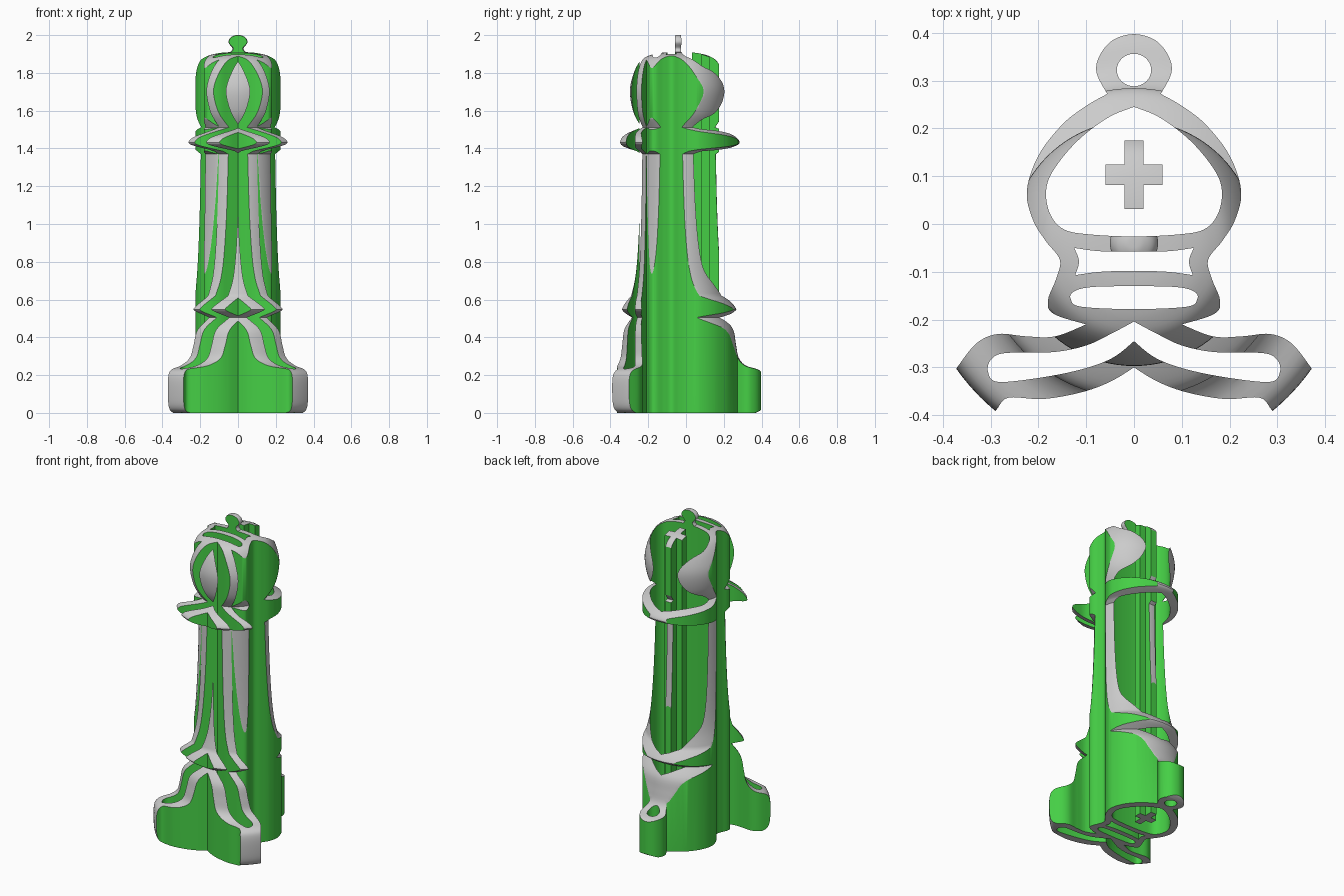
import bpy, bmesh, math
from mathutils import Vector

if "Cube" in bpy.data.objects:
    bpy.data.objects.remove(bpy.data.objects["Cube"])

AXIS_Y = -0.04   # the turned shape's axis sits slightly in front of centre


def smooth(pts, closed, steps=6):
    """Catmull-Rom through points; a third value of 1 marks a sharp corner."""
    n, out = len(pts), []
    v = [Vector(p[:2]) for p in pts]
    sharp = [len(p) > 2 for p in pts]
    for i in range(n if closed else n - 1):
        j = (i + 1) % n
        a, b = v[i], v[j]
        p = a if sharp[i] or (not closed and i == 0) else v[i - 1]
        q = b if sharp[j] or (not closed and j == n - 1) else v[(j + 1) % n]
        for k in range(steps):
            t = k / steps
            out.append(0.5 * (2 * a + (b - p) * t + (2 * p - 5 * a + 4 * b - q) * t * t
                              + (3 * a - p - 3 * b + q) * t ** 3))
    if not closed:
        out.append(v[-1])
    return out


def mirrored(half):
    """Close a right-hand half outline across x = 0."""
    left = [(-p[0],) + tuple(p[1:]) for p in reversed(half) if p[0] > 1e-6]
    return smooth(half + left, True)


def column(name, loops):
    """Extrude plan loops (inner loops become holes) into a tall green column."""
    cu = bpy.data.curves.new(name, 'CURVE')
    cu.dimensions, cu.fill_mode, cu.extrude = '2D', 'BOTH', 1.1
    for loop in loops:
        s = cu.splines.new('POLY')
        s.points.add(len(loop) - 1)
        for pt, c in zip(s.points, loop):
            pt.co = (c[0], c[1], 0, 1)
        s.use_cyclic_u = True
    tmp = bpy.data.objects.new(name + "_curve", cu)
    bpy.context.collection.objects.link(tmp)
    me = bpy.data.meshes.new_from_object(
        tmp.evaluated_get(bpy.context.evaluated_depsgraph_get()))
    bpy.data.objects.remove(tmp)
    bm = bmesh.new()
    bm.from_mesh(me)
    bmesh.ops.remove_doubles(bm, verts=bm.verts, dist=1e-5)
    bmesh.ops.translate(bm, verts=bm.verts, vec=(0, 0, 1))
    bmesh.ops.recalc_face_normals(bm, faces=bm.faces)
    me.materials.clear()
    me.materials.append(grey)
    me.materials.append(green)
    for f in bm.faces:
        f.material_index = 1
    bm.to_mesh(me)
    bm.free()
    ob = bpy.data.objects.new(name, me)
    bpy.context.collection.objects.link(ob)
    return ob


def turned(name, profile, sides=96):
    """Lathe a (radius, z) profile around the axis."""
    bm = bmesh.new()
    vs = [bm.verts.new((p[0], AXIS_Y, p[1])) for p in profile]
    es = [bm.edges.new(e) for e in zip(vs, vs[1:])]
    bmesh.ops.spin(bm, geom=vs + es, cent=(0, AXIS_Y, 0), axis=(0, 0, 1),
                   angle=math.tau, steps=sides, use_merge=True)
    bmesh.ops.remove_doubles(bm, verts=bm.verts, dist=1e-5)
    bmesh.ops.recalc_face_normals(bm, faces=bm.faces)
    me = bpy.data.meshes.new(name)
    bm.to_mesh(me)
    bm.free()
    me.materials.append(grey)
    me.materials.append(green)
    ob = bpy.data.objects.new(name, me)
    bpy.context.collection.objects.link(ob)
    return ob


grey = bpy.data.materials.new("grey")
grey.diffuse_color = (0.6, 0.6, 0.6, 1)
grey.use_nodes = True
grey.node_tree.nodes["Principled BSDF"].inputs["Base Color"].default_value = grey.diffuse_color
green = bpy.data.materials.new("green")
green.diffuse_color = (0.06, 0.62, 0.06, 1)
green.use_nodes = True
green.node_tree.nodes["Principled BSDF"].inputs["Base Color"].default_value = green.diffuse_color

# Turned chess piece silhouette: foot, waist ring, shaft, collar, head, finial
profile = smooth([
    (0, 0, 1), (0.41, 0, 1), (0.44, 0.02), (0.453, 0.07), (0.453, 0.18), (0.43, 0.225),
    (0.36, 0.25), (0.32, 0.29), (0.305, 0.36), (0.29, 0.44), (0.245, 0.505, 1),
    (0.30, 0.54), (0.30, 0.56), (0.25, 0.62, 1), (0.228, 0.72), (0.214, 0.87),
    (0.204, 1.1), (0.198, 1.37, 1), (0.22, 1.385, 1), (0.315, 1.42), (0.315, 1.45),
    (0.27, 1.48), (0.195, 1.512, 1), (0.238, 1.59), (0.257, 1.7), (0.24, 1.79),
    (0.205, 1.86), (0.16, 1.89), (0.10, 1.905), (0.04, 1.91, 1), (0.03, 1.93),
    (0.05, 1.96), (0.042, 1.985), (0.02, 1.998), (0, 2.0, 1)], False, 5)
lathe = turned("turned_cutter", profile)

# Plan outline (right half): top ring, mitre, collar, feet
outline = mirrored([
    (0, 0.397), (0.045, 0.384), (0.073, 0.35), (0.078, 0.315), (0.056, 0.272, 1),
    (0.10, 0.247), (0.15, 0.208), (0.20, 0.143), (0.224, 0.07), (0.212, 0.01),
    (0.185, -0.035), (0.155, -0.075), (0.163, -0.115), (0.18, -0.16), (0.168, -0.188),
    (0.10, -0.21, 1), (0.165, -0.235), (0.225, -0.235), (0.285, -0.23), (0.33, -0.25),
    (0.37, -0.30, 1), (0.42, -0.36, 1), (0.33, -0.44, 1), (0.285, -0.385, 1),
    (0.262, -0.363), (0.19, -0.366), (0.11, -0.352), (0.05, -0.33), (0, -0.3, 1)])
ring_hole = [(0.036 * math.cos(a * math.tau / 32), 0.322 + 0.034 * math.sin(a * math.tau / 32))
             for a in range(32)]
mitre_hole = mirrored([
    (0, 0.245, 1), (0.055, 0.222), (0.12, 0.172), (0.17, 0.11), (0.184, 0.065),
    (0.174, 0.018), (0.145, -0.012), (0.09, -0.022), (0, -0.026)])
neck_hole = mirrored([
    (0, -0.057), (0.07, -0.057), (0.125, -0.05, 1), (0.115, -0.078), (0.123, -0.107, 1),
    (0.07, -0.1), (0, -0.098)])
band_slot = mirrored([
    (0, -0.13), (0.09, -0.132), (0.127, -0.142), (0.132, -0.158), (0.11, -0.173), (0, -0.178)])
feet_hole = mirrored([
    (0, -0.204, 1), (0.045, -0.228), (0.10, -0.254), (0.17, -0.268), (0.27, -0.27),
    (0.3, -0.285), (0.305, -0.31), (0.285, -0.33), (0.2, -0.322), (0.11, -0.304),
    (0.045, -0.28), (0, -0.245, 1)])

# Central cross post
w, l, cy = 0.02, 0.06, 0.103
right = [(w, 0.072), (w, 0.021), (l, 0.021), (l, -0.021), (w, -0.021), (w, -0.072)]
cross = [(x, y + cy) for x, y in right] + [(-x, y + cy) for x, y in reversed(right)]

# Trim every column to the turned silhouette
parts = [column("openwork_body", [outline, ring_hole, mitre_hole, neck_hole, band_slot, feet_hole]),
         column("cross_post", [cross])]
for ob in parts:
    mod = ob.modifiers.new("trim", 'BOOLEAN')
    mod.operation, mod.solver, mod.object = 'INTERSECT', 'EXACT', lathe
    bpy.ops.object.select_all(action='DESELECT')
    ob.select_set(True)
    bpy.context.view_layer.objects.active = ob
    bpy.ops.object.modifier_apply(modifier=mod.name)
    bpy.ops.object.shade_smooth_by_angle(angle=math.radians(30))
bpy.data.objects.remove(lathe)
